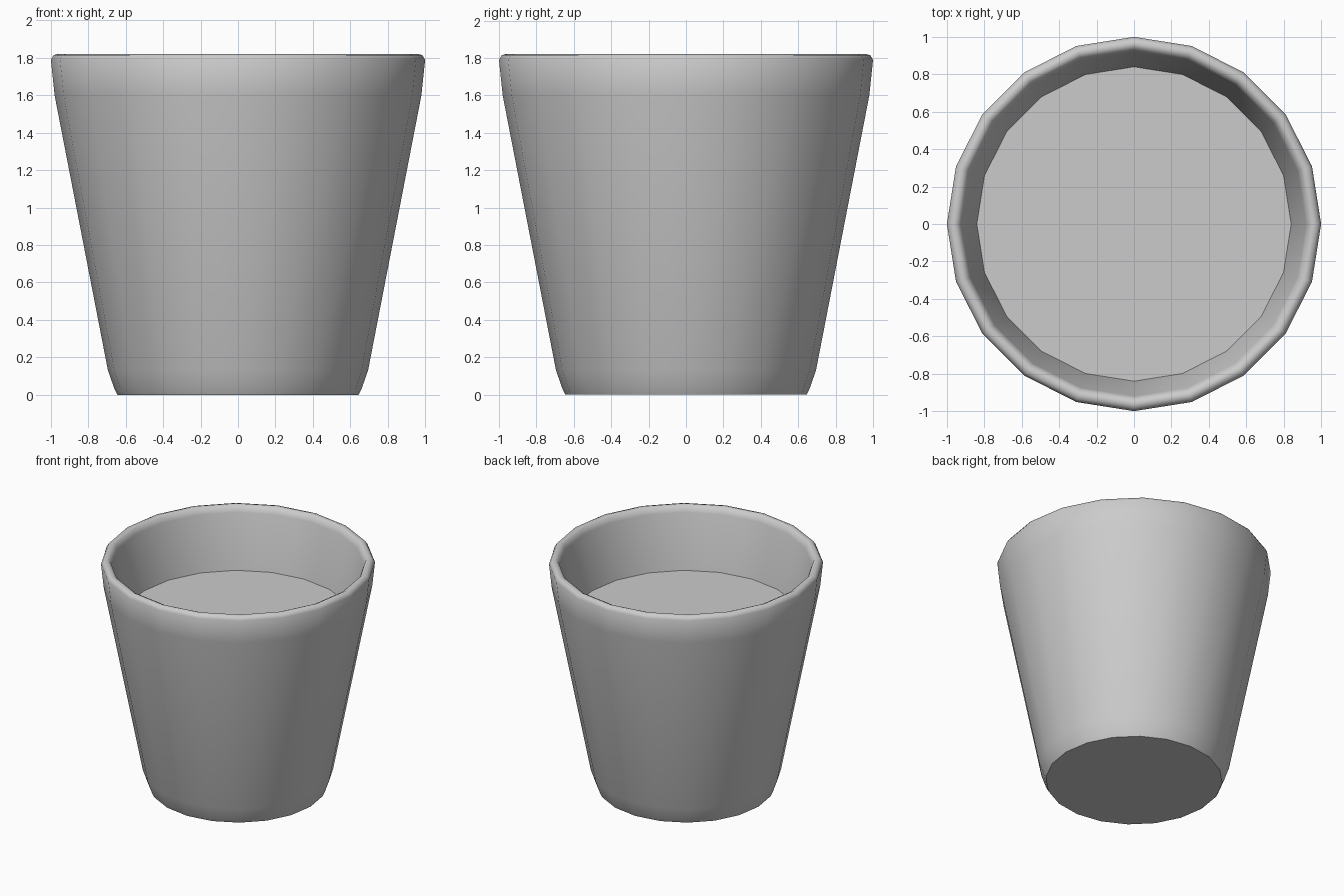
import bpy, bmesh
from math import cos, sin, pi, radians

if "Cube" in bpy.data.objects:
    bpy.data.objects.remove(bpy.data.objects["Cube"])

SIDES = 20


def ring(bm, r, z):
    return [bm.verts.new((r * cos(2 * pi * i / SIDES), r * sin(2 * pi * i / SIDES), z))
            for i in range(SIDES)]


def lathe(name, profile, cap_start=False, cap_end=False):
    bm = bmesh.new()
    rings = [ring(bm, r, z) for r, z in profile]
    for a, b in zip(rings, rings[1:]):
        for i in range(SIDES):
            j = (i + 1) % SIDES
            bm.faces.new((a[i], a[j], b[j], b[i]))
    if cap_start:
        bm.faces.new(rings[0][::-1])
    if cap_end:
        bm.faces.new(rings[-1])
    mesh = bpy.data.meshes.new(name)
    bm.to_mesh(mesh)
    bm.free()
    obj = bpy.data.objects.new(name, mesh)
    bpy.context.collection.objects.link(obj)
    bpy.ops.object.select_all(action='DESELECT')
    obj.select_set(True)
    bpy.context.view_layer.objects.active = obj
    bpy.ops.object.shade_smooth_by_angle(angle=radians(50))
    return obj


# Tapered cup: closed base, chamfered foot, rounded rim, inner wall
lathe("cup", [
    (0.645, 0.0), (0.66, 0.03), (0.695, 0.13), (0.98, 1.6), (1.0, 1.79),
    (0.985, 1.815), (0.96, 1.822), (0.935, 1.81), (0.92, 1.77), (0.84, 1.34),
], cap_start=True)

# Flat fill surface inside the cup
lathe("fill_surface", [(0.84, 1.34)], cap_end=True)
